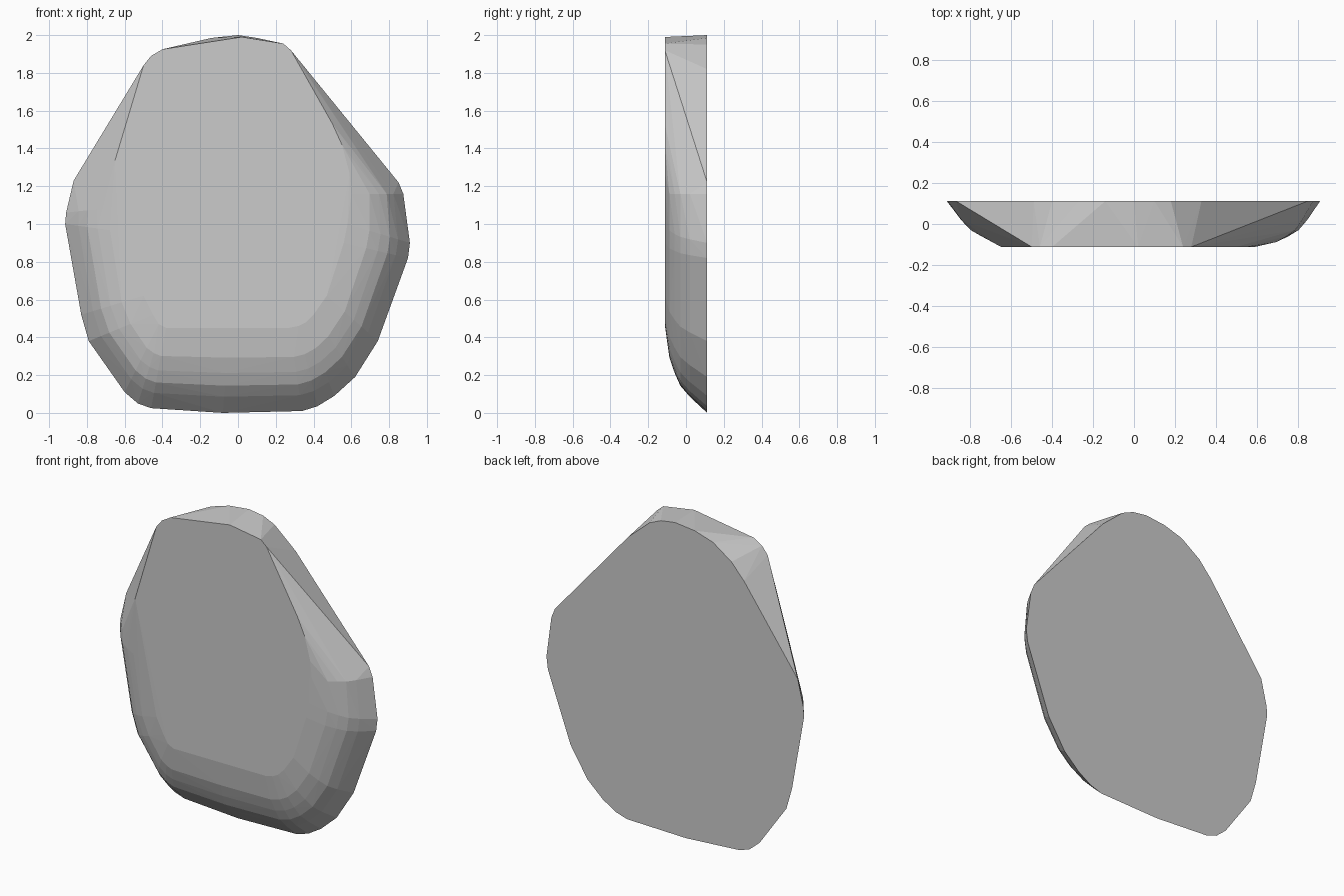
import bpy, bmesh

Y_BACK, Y_FRONT = 0.112, -0.112

# Upper outlines (x, z): flat back face and flat front face
back_top = [(-0.87, 1.23), (-0.49, 1.755), (-0.4, 1.855), (-0.27, 1.945), (-0.14, 1.985),
            (0.0, 2.0), (0.1, 1.985), (0.18, 1.95), (0.33, 1.82), (0.85, 1.22)]
front_top = [(-0.65, 1.34), (-0.5, 1.84), (-0.46, 1.89), (-0.4, 1.925), (0.02, 1.99),
             (0.24, 1.955), (0.28, 1.92), (0.5, 1.53), (0.55, 1.42), (0.59, 1.27)]

# Lower rim: back outline point paired with its inset front point (bx, bz, fx, fz)
lower = [(-0.91, 1.06, -0.56, 1.1), (-0.915, 1.0, -0.55, 0.95), (-0.83, 0.52, -0.5, 0.62),
         (-0.79, 0.38, -0.45, 0.52), (-0.6, 0.11, -0.42, 0.47), (-0.53, 0.05, -0.4, 0.46),
         (-0.46, 0.025, -0.38, 0.45), (-0.08, 0.0, -0.05, 0.45), (0.34, 0.01, 0.27, 0.45),
         (0.42, 0.035, 0.32, 0.46), (0.51, 0.09, 0.36, 0.48), (0.62, 0.19, 0.4, 0.52),
         (0.74, 0.38, 0.47, 0.62), (0.90, 0.82, 0.56, 0.9), (0.91, 0.9, 0.58, 1.0),
         (0.875, 1.16, 0.6, 1.16)]

# Rounded edge profile: inset fraction against depth
profile = [(0, Y_BACK), (0.19, 0.02), (0.32, -0.03), (0.47, -0.06), (0.65, -0.088), (1, -0.11)]

bm = bmesh.new()
for x, z in back_top:
    bm.verts.new((x, Y_BACK, z))
for x, z in front_top:
    bm.verts.new((x, Y_FRONT, z))
for bx, bz, fx, fz in lower:
    for f, y in profile:
        bm.verts.new((bx + (fx - bx) * f, y, bz + (fz - bz) * f))

# Wrap the layers in a convex skin
res = bmesh.ops.convex_hull(bm, input=bm.verts[:])
loose = {g for g in res["geom_interior"] + res["geom_unused"] if isinstance(g, bmesh.types.BMVert)}
bmesh.ops.delete(bm, geom=list(loose), context='VERTS')
bmesh.ops.recalc_face_normals(bm, faces=bm.faces[:])

mesh = bpy.data.meshes.new("stone_slab")
bm.to_mesh(mesh)
bm.free()

# Single grey stone colour, flat facets
mat = bpy.data.materials.new("stone_grey")
mat.diffuse_color = (0.6, 0.6, 0.6, 1)
mesh.materials.append(mat)
slab = bpy.data.objects.new("stone_slab", mesh)
bpy.context.collection.objects.link(slab)
